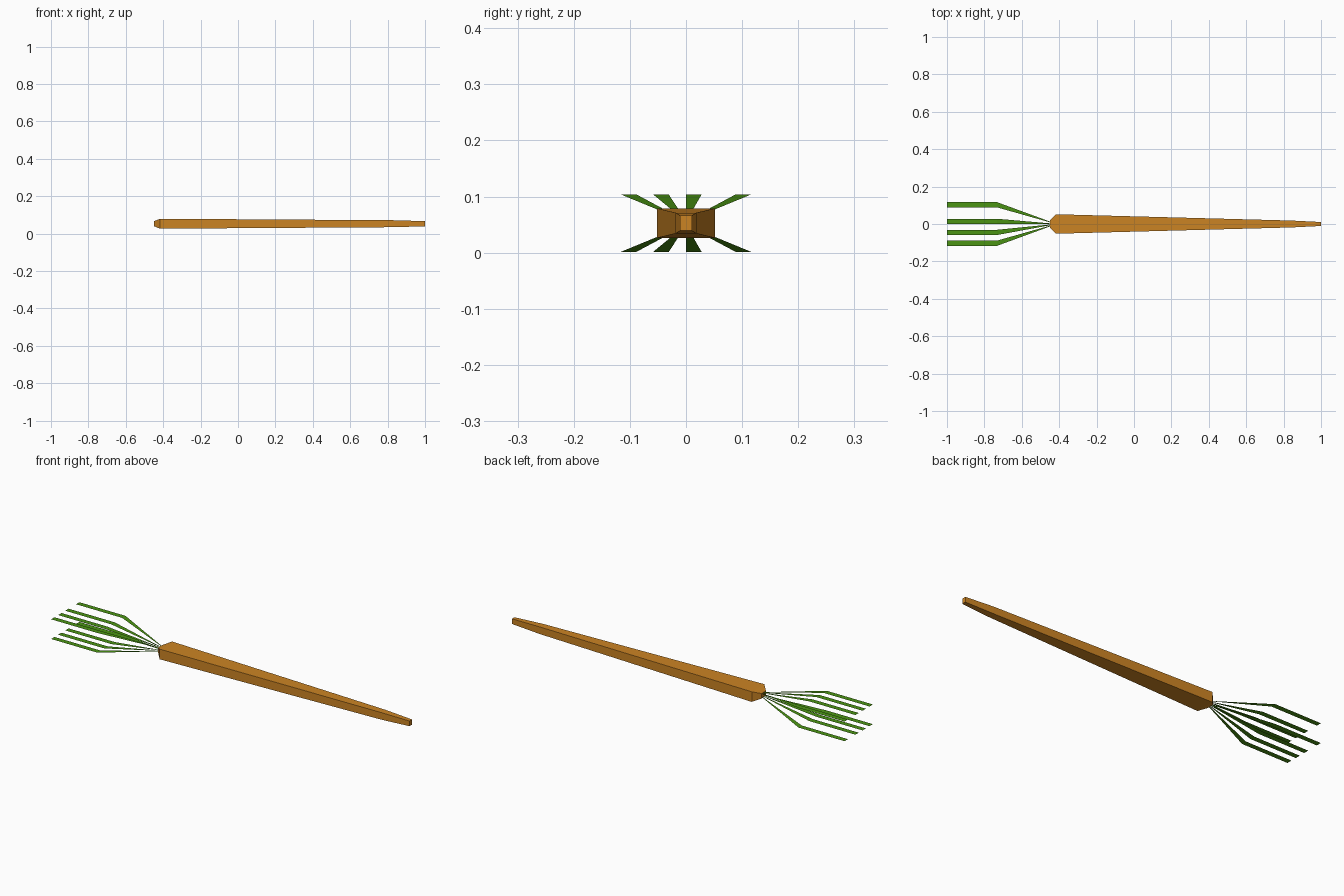
import bpy

if "Cube" in bpy.data.objects:
    bpy.data.objects.remove(bpy.data.objects["Cube"])


def material(name, rgb):
    m = bpy.data.materials.new(name)
    m.diffuse_color = (*rgb, 1.0)
    m.use_nodes = True
    m.node_tree.nodes["Principled BSDF"].inputs["Base Color"].default_value = m.diffuse_color
    return m


def mesh_object(name, verts, faces, mat):
    me = bpy.data.meshes.new(name)
    me.from_pydata(verts, [], faces)
    me.materials.append(mat)
    me.update()
    ob = bpy.data.objects.new(name, me)
    bpy.context.collection.objects.link(ob)
    return ob


orange = material("carrot orange", (0.60, 0.23, 0.017))
green = material("leaf green", (0.07, 0.296, 0.007))
MID = 0.0525  # height of the centre line

# Root: rectangular sections (x, half width, half height) joined end to end
sections = [(-0.45, 0.018, 0.013), (-0.417, 0.052, 0.0265),
            (0.84, 0.0185, 0.0185), (1.0, 0.0105, 0.0135)]
verts, faces = [], []
for x, w, h in sections:
    verts += [(x, -w, MID - h), (x, w, MID - h), (x, w, MID + h), (x, -w, MID + h)]
for s in range(len(sections) - 1):
    for i in range(4):
        a, b = s * 4 + i, s * 4 + (i + 1) % 4
        faces.append((a, b, b + 4, a + 4))
last = 4 * (len(sections) - 1)
faces += [(3, 2, 1, 0), (last, last + 1, last + 2, last + 3)]
mesh_object("carrot_root", verts, faces, orange)

# Leaves: flat ribbons, narrow at the crown, bent level towards the tip
for layer, side in (("upper", 1), ("lower", -1)):
    for n, y in enumerate((-0.117, -0.059, 0.0, 0.089)):
        root_y, zr, zt = (y + 0.014) * 0.03, MID + side * 0.005, MID + side * 0.0515
        zt = max(zt, 0.0)
        pts = [(-0.425, root_y - 0.001, zr), (-0.425, root_y + 0.001, zr),
               (-0.733, y, zt), (-0.733, y + 0.028, zt),
               (-1.0, y, zt), (-1.0, y + 0.028, zt)]
        quads = [(0, 1, 3, 2), (2, 3, 5, 4)]
        # faces look outwards, away from the centre line
        if side > 0:
            quads = [q[::-1] for q in quads]
        mesh_object(f"{layer}_leaf_{n + 1}", pts, quads, green)
